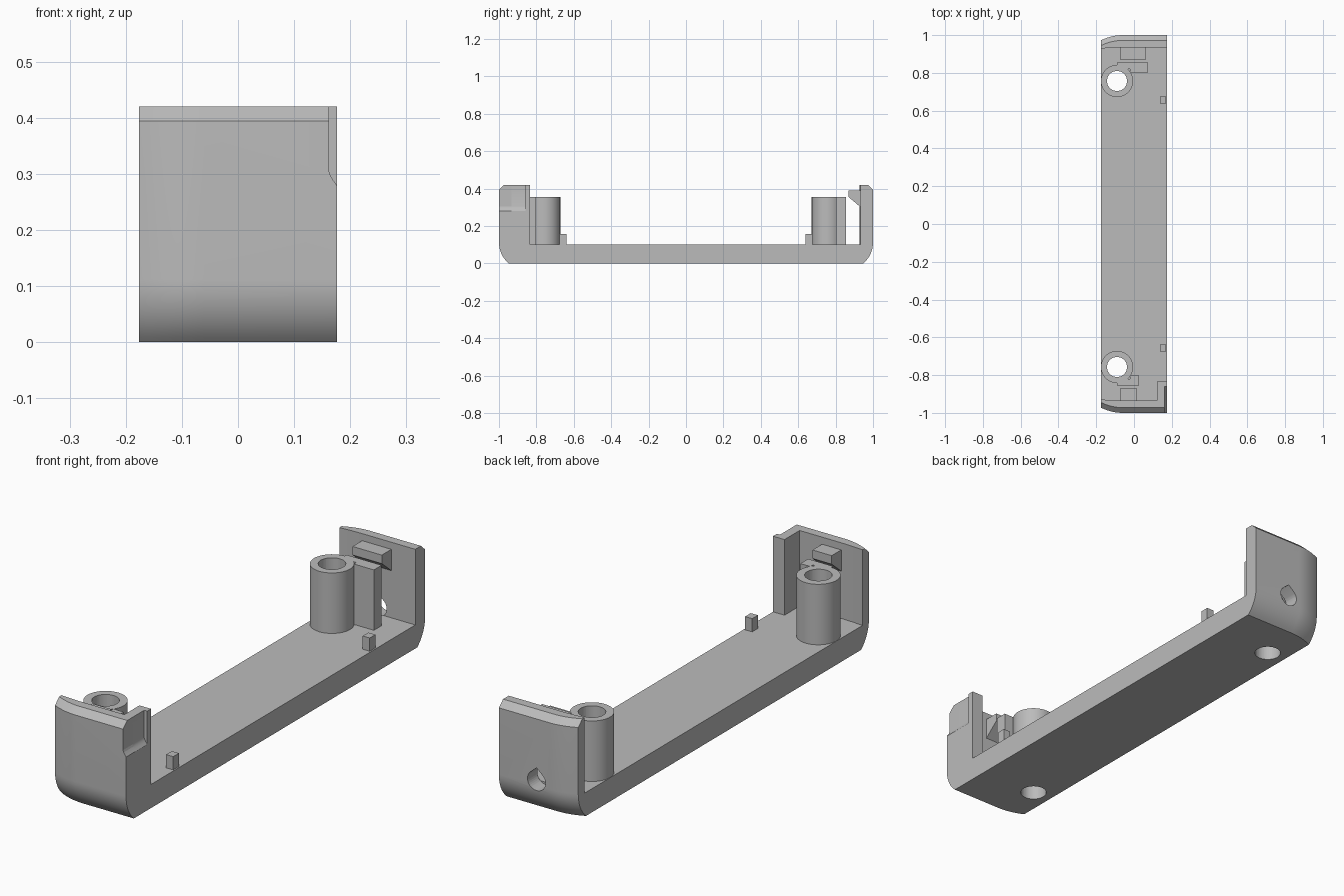
import bpy, bmesh, math

if "Cube" in bpy.data.objects:
    bpy.data.objects.remove(bpy.data.objects["Cube"])

grey = bpy.data.materials.new("plain grey")
grey.diffuse_color = (0.5, 0.5, 0.5, 1)
grey.use_nodes = True
grey.node_tree.nodes["Principled BSDF"].inputs["Base Color"].default_value = grey.diffuse_color


def finish(name, bm, smooth=True):
    bmesh.ops.recalc_face_normals(bm, faces=bm.faces)
    me = bpy.data.meshes.new(name)
    bm.to_mesh(me)
    bm.free()
    me.materials.append(grey)
    ob = bpy.data.objects.new(name, me)
    bpy.context.collection.objects.link(ob)
    if smooth:
        bpy.ops.object.select_all(action='DESELECT')
        ob.select_set(True)
        bpy.context.view_layer.objects.active = ob
        bpy.ops.object.shade_smooth_by_angle(angle=math.radians(30))
    return ob


def loft(name, rings, smooth=True):
    """Join matching closed rings of points and cap both ends."""
    bm = bmesh.new()
    vs = [[bm.verts.new(p) for p in r] for r in rings]
    n = len(vs[0])
    for a, b in zip(vs, vs[1:]):
        for i in range(n):
            j = (i + 1) % n
            bm.faces.new((a[i], a[j], b[j], b[i]))
    bm.faces.new(vs[0])
    bm.faces.new(vs[-1])
    return finish(name, bm, smooth)


def prism(name, pts, axis, lo, hi):
    """Extrude a flat outline along one axis."""
    def place(p, t):
        q = list(p)
        q.insert(axis, t)
        return q
    return loft(name, [[place(p, t) for p in pts] for t in (lo, hi)], False)


def box(name, x, y, z):
    x, y = sorted(x), sorted(y)
    return prism(name, [(x[0], y[0]), (x[1], y[0]), (x[1], y[1]), (x[0], y[1])], 2, *z)


def circle(cx, cy, r, n=48):
    return [(cx + r * math.cos(2 * math.pi * i / n), cy + r * math.sin(2 * math.pi * i / n))
            for i in range(n)]


def cut(ob, cutter):
    m = ob.modifiers.new("cut", 'BOOLEAN')
    m.operation, m.solver, m.object = 'DIFFERENCE', 'EXACT', cutter
    bpy.context.view_layer.objects.active = ob
    bpy.ops.object.modifier_apply(modifier=m.name)
    bpy.data.objects.remove(cutter)


# Body: U-shaped side profile, with the ends curving in towards the left edge
W, FLOOR, TOP, INNER = 0.176, 0.1, 0.42, 0.934
outer = [(0.948, 0)]
for i in range(1, 11):
    a = math.radians(50 * (1 - i / 10))
    outer.append((0.854 + 0.146 * math.cos(a), 0.112 - 0.146 * math.sin(a)))
outer += [(1, 0.394), (0.972, TOP)]


def profile(x):
    d = 0.028 * max(0, (-0.06 - x) / (W - 0.06)) ** 2
    half = [(y - d, z) for y, z in outer] + [(INNER - 0.2 * d, TOP), (INNER - 0.2 * d, FLOOR)]
    return [(x, y, z) for y, z in half] + [(x, -y, z) for y, z in reversed(half)]


stations = [-W + (W - 0.06) * i / 10 for i in range(11)] + [W]
body = loft("body", [profile(x) for x in stations])

# Front corner return with a shallow side notch
corner = box("corner_return", (0.122, W), (-0.95, -0.833), (0.05, TOP))
notch = [(0.162, 0.5), (0.162, 0.305), (0.165, 0.296), (0.17, 0.288), (0.177, 0.278),
         (0.25, 0.278), (0.25, 0.5)]
for ob in (body, corner):
    cut(ob, prism("notch_cutter", notch, 1, -1.1, -0.859))

# Teardrop hole in the back wall
tear = [(0.042 * math.cos(math.radians(a)), 0.132 + 0.042 * math.sin(math.radians(a)))
        for a in range(140, 401, 10)] + [(0, 0.187)]
cut(body, prism("teardrop_cutter", tear, 1, INNER, 1.1))

PX, PY, R, HOLE, PTOP = -0.09, 0.757, 0.085, 0.053, 0.356
for s, side, rib_end, hook_end in ((1, "back", 0.074, 0.064), (-1, "front", 0.027, 0.017)):
    # Screw post with a bore through the floor
    cut(body, prism("bore_cutter", circle(PX, s * PY, HOLE), 2, -0.1, 0.3))
    post = loft(side + "_post", [[(x, y, z) for x, y in circle(PX, s * PY, R)]
                                 for z in (FLOOR - 0.02, PTOP)])
    cut(post, prism("bore_cutter", circle(PX, s * PY, HOLE), 2, -0.1, 0.6))
    # Rib beside the post
    rib = [(PX, 0.82), (-0.02, 0.82), (-0.02, 0.803), (rib_end, 0.803),
           (rib_end, 0.855), (PX, 0.855)]
    prism(side + "_rib", [(x, s * y) for x, y in rib], 2, FLOOR - 0.02, PTOP - 0.0005)
    # Snap hook on the end wall
    hook = [(0.95, 0.39), (0.87, 0.39), (0.87, 0.354), (INNER, 0.3), (0.95, 0.3)]
    prism(side + "_hook", [(s * y, z) for y, z in hook], 0, -0.073, hook_end)
    # Locating peg
    box(side + "_peg", (0.137, 0.17), (s * 0.638, s * 0.676), (FLOOR - 0.02, 0.156))

# Keep cut edges crisp and curved walls smooth
bpy.ops.object.select_all(action='DESELECT')
for ob in bpy.data.objects:
    ob.select_set(True)
bpy.context.view_layer.objects.active = body
bpy.ops.object.shade_smooth_by_angle(angle=math.radians(30))
